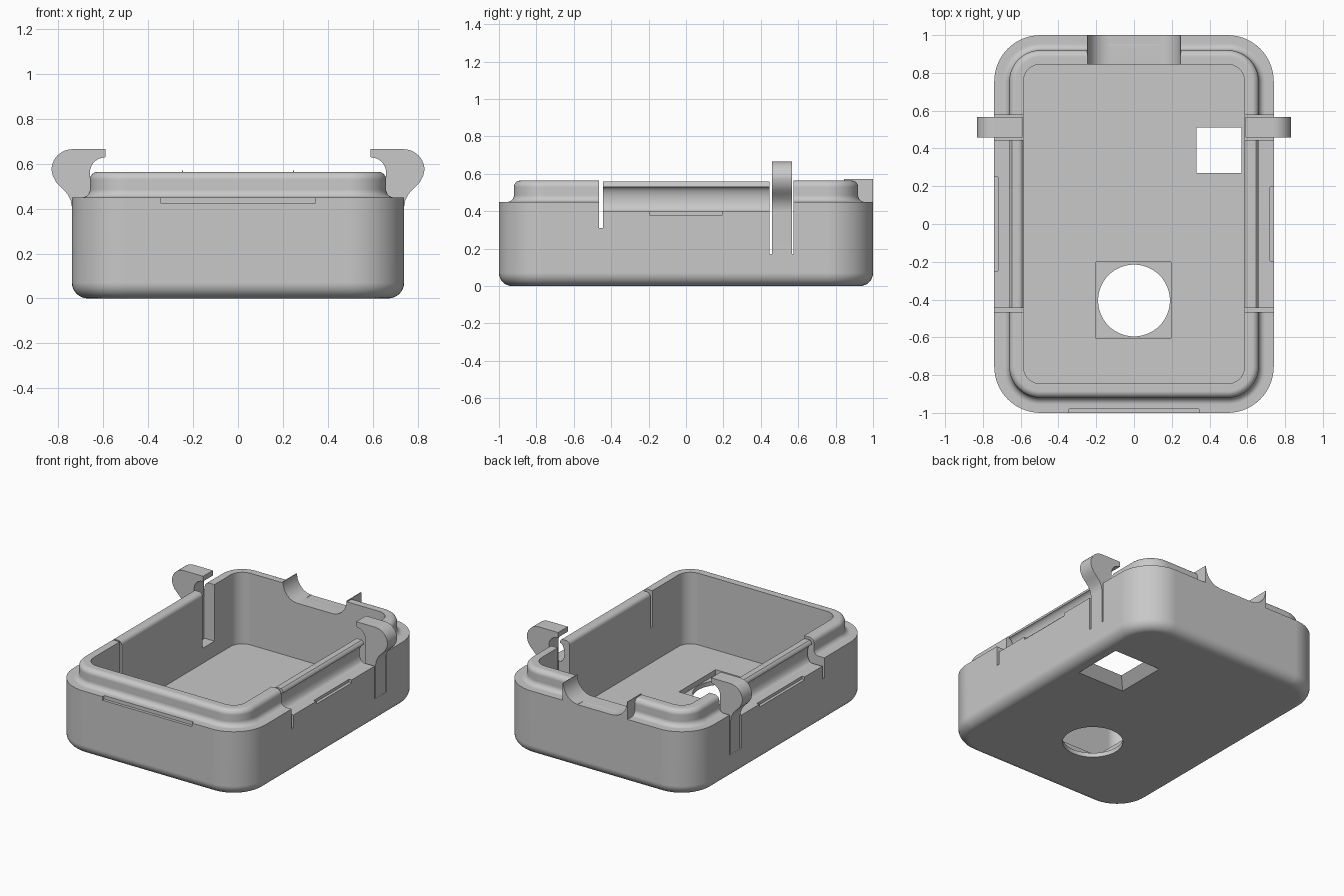
import bpy, bmesh
from math import sin, cos, pi

cube = bpy.data.objects.get("Cube")
if cube:
    bpy.data.objects.remove(cube, do_unlink=True)

HX, HY, R = 0.74, 1.0, 0.245          # outer half sizes and corner radius
LEDGE, TOP, FLOOR = 0.45, 0.564, 0.065
WALL = 0.155

grey = bpy.data.materials.new("plain grey")
grey.use_nodes = True
grey.diffuse_color = (0.58, 0.58, 0.58, 1)
grey.node_tree.nodes["Principled BSDF"].inputs["Base Color"].default_value = (0.58, 0.58, 0.58, 1)


def finish(name, bm):
    bmesh.ops.recalc_face_normals(bm, faces=bm.faces)
    mesh = bpy.data.meshes.new(name)
    bm.to_mesh(mesh)
    bm.free()
    mesh.materials.append(grey)
    obj = bpy.data.objects.new(name, mesh)
    bpy.context.collection.objects.link(obj)
    return obj


def select(obj):
    bpy.ops.object.select_all(action='DESELECT')
    obj.select_set(True)
    bpy.context.view_layer.objects.active = obj


def smooth(obj):
    select(obj)
    bpy.ops.object.shade_smooth_by_angle(angle=pi / 6)
    mod = obj.modifiers.new("even shading", 'WEIGHTED_NORMAL')
    mod.keep_sharp = True


def arc(cx, cy, r, start, end, n=8, ry=None):
    ry = r if ry is None else ry
    angles = [(start + (end - start) * i / n) * pi / 180 for i in range(n + 1)]
    return [(cx + r * cos(a), cy + ry * sin(a)) for a in angles]


def box(name, x0, x1, y0, y1, z0, z1):
    bm = bmesh.new()
    bmesh.ops.create_cube(bm, size=1)
    for v in bm.verts:
        v.co.x = x0 if v.co.x < 0 else x1
        v.co.y = y0 if v.co.y < 0 else y1
        v.co.z = z0 if v.co.z < 0 else z1
    return finish(name, bm)


def prism(name, profile, y0, y1, side):
    # x-z profile pushed along y, mirrored for the other side
    bm = bmesh.new()
    face = bm.faces.new([bm.verts.new((x * side, y0, z)) for x, z in profile])
    moved = bmesh.ops.extrude_face_region(bm, geom=[face])["geom"]
    bmesh.ops.translate(bm, vec=(0, y1 - y0, 0),
                        verts=[g for g in moved if isinstance(g, bmesh.types.BMVert)])
    return finish(name, bm)


def cone(name, x, y, z0, z1, r0, r1, segments, turn=0):
    bm = bmesh.new()
    for z, r in ((z0, r0), (z1, r1)):
        bm.faces.new([bm.verts.new((x + px, y + py, z))
                      for px, py in arc(0, 0, r, turn, turn + 360, segments)[:-1]])
    bmesh.ops.bridge_loops(bm, edges=bm.edges[:])
    return finish(name, bm)


def ring(bm, inset, z):
    # rounded rectangle drawn inside the outer outline
    r, cx, cy = R - inset, HX - R, HY - R
    pts = []
    for sx, sy, a in ((1, 1, 0), (-1, 1, 90), (-1, -1, 180), (1, -1, 270)):
        pts += arc(sx * cx, sy * cy, r, a, a + 90, 14)
    return [bm.verts.new((x, y, z)) for x, y in pts]


# Shell: bottom fillet, ledge, coved lip with rounded top, inner wall, floor
profile = arc(0.07, 0.07, 0.07, 270, 180)
profile += [(0, LEDGE)]
profile += arc(0.045, LEDGE + 0.035, 0.035, 270, 360)
profile += arc(0.115, TOP - 0.035, 0.035, 180, 90)
profile += [(WALL, TOP), (WALL, FLOOR)]
bm = bmesh.new()
rings = [ring(bm, i, z) for i, z in profile]
for a, b in zip(rings, rings[1:]):
    for i in range(len(a)):
        j = (i + 1) % len(a)
        bm.faces.new((a[i], a[j], b[j], b[i]))
bm.faces.new(rings[0])
bm.faces.new(rings[-1])
shell = finish("case_shell", bm)

# Openings; the square one flares out towards the underside
cutters = [
    cone("square_hole", 0.45, 0.39, -FLOOR, FLOOR * 2, 0.34, 0.085, 4, 45),
    box("square_hole_top", 0.33, 0.57, 0.27, 0.51, 0.03, 0.2),
    box("round_hole_pocket", -0.2, 0.195, -0.605, -0.2, 0.03, 0.2),
    cone("round_hole", 0, -0.405, -0.1, 0.2, 0.19, 0.19, 64),
    box("back_notch", -0.245, 0.245, 0.7, 1.1, LEDGE + 0.002, 0.8),
    box("front_pry_slot", -0.345, 0.345, -1.1, -0.98, 0.425, LEDGE + 0.002),
    box("left_pry_slot", 0.72, 0.8, -0.195, 0.195, 0.38, 0.42),
    box("right_pry_slot", -0.8, -0.72, -0.25, 0.25, 0.38, 0.42),
]
groove = [(0.8, 0.4)] + arc(0.66, 0.465, 0.035, 270, 90, 12, ry=0.065) + [(0.8, 0.53)]
rounding = [(0.5, 0.53)] + arc(0.613, 0.53, 0.028, 180, 90) + [(0.8, 0.558), (0.8, 0.7), (0.5, 0.7)]
for side in (1, -1):
    x0, x1 = sorted((side * 0.5, side * 0.9))
    cutters += [
        prism("side_groove", groove, -0.45, 0.452, side),
        prism("rail_rounding", rounding, -0.45, 0.452, side),
        box("side_slit", x0, x1, -0.466, -0.444, 0.31, 0.8),
        box("clip_slot", x0, x1, 0.446, 0.576, 0.17, 0.8),
    ]
for cutter in cutters:
    mod = shell.modifiers.new(cutter.name, 'BOOLEAN')
    mod.operation = 'DIFFERENCE'
    mod.solver = 'EXACT'
    mod.object = cutter
    select(shell)
    bpy.ops.object.modifier_apply(modifier=mod.name)
    bpy.data.objects.remove(cutter, do_unlink=True)
smooth(shell)

# Spring clips: thin upright arm, swept-out shoulder and hooked top
clip = [(0.66, 0.16), (0.739, 0.16), (0.739, 0.40), (0.745, 0.435), (0.76, 0.465),
        (0.785, 0.492), (0.81, 0.517), (0.825, 0.545)]
clip += arc(0.738, 0.572, 0.093, 0, 90, 10)
clip += [(0.59, 0.665), (0.59, 0.63)]
clip += arc(0.592, 0.56, 0.068, 85, 0, 10)
for side, name in ((1, "left_clip"), (-1, "right_clip")):
    smooth(prism(name, clip, 0.459, 0.566, side))

# Coved cheeks at the ends of the back notch
cheek = [(0.25, LEDGE), (0.25, 0.571)] + arc(0.135, 0.571, 0.11, 0, -90, 12, ry=0.119)
cheek += [(0.135, LEDGE)]
for side, name in ((1, "left_notch_cheek"), (-1, "right_notch_cheek")):
    smooth(prism(name, cheek, HY - WALL, HY, side))
